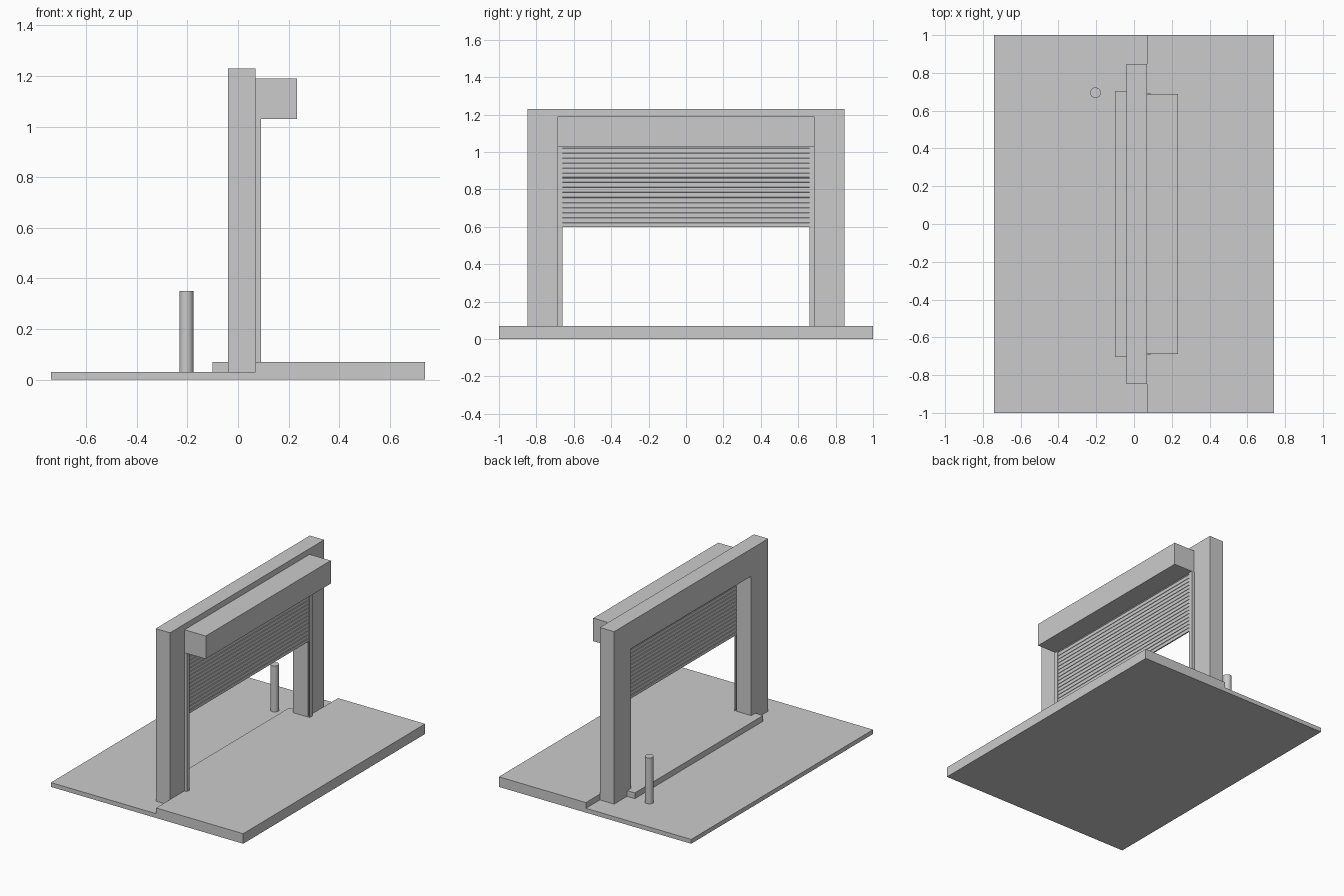
import bpy, bmesh
from mathutils import Vector

if "Cube" in bpy.data.objects:
    bpy.data.objects.remove(bpy.data.objects["Cube"])


def prism(name, pts, axis, a, b):
    """Extrude a 2D profile from a to b. axis 'x': pts are (y,z); 'y': (x,z); 'z': (x,y)."""
    place = {'x': lambda p, t: (t, p[0], p[1]),
             'y': lambda p, t: (p[0], t, p[1]),
             'z': lambda p, t: (p[0], p[1], t)}[axis]
    bm = bmesh.new()
    face = bm.faces.new([bm.verts.new(place(p, a)) for p in pts])
    ext = bmesh.ops.extrude_face_region(bm, geom=[face])
    verts = [v for v in ext['geom'] if isinstance(v, bmesh.types.BMVert)]
    bmesh.ops.translate(bm, verts=verts, vec=Vector(place((0, 0), b - a)))
    bmesh.ops.recalc_face_normals(bm, faces=bm.faces[:])
    mesh = bpy.data.meshes.new(name)
    bm.to_mesh(mesh)
    bm.free()
    obj = bpy.data.objects.new(name, mesh)
    bpy.context.collection.objects.link(obj)
    return obj


def box(name, x0, x1, y0, y1, z0, z1):
    return prism(name, [(x0, y0), (x1, y0), (x1, y1), (x0, y1)], 'z', z0, z1)


# Ground: low outside pavement, raised inside floor, threshold step
box("outside_pavement", -0.74, 0.07, -1, 1, 0, 0.03)
box("inside_floor", 0.07, 0.74, -1, 1, 0, 0.07)
box("threshold_step", -0.10, 0.07, -0.705, 0.705, 0.03, 0.07)

# Portal frame: two piers and lintel in one profile
W, w, top, head, base = 0.847, 0.66, 1.23, 1.04, 0.03
prism("wall_frame", [(-W, base), (-W, top), (W, top), (W, base),
                     (w, base), (w, head), (-w, head), (-w, base)], 'x', -0.04, 0.07)

# Guide rails: channels open towards the doorway
for side, s in (("left", -1), ("right", 1)):
    channel = [(0.07, 0.66), (0.075, 0.66), (0.075, 0.68), (0.086, 0.68),
               (0.086, 0.66), (0.09, 0.66), (0.09, 0.69), (0.07, 0.69)]
    prism(side + "_guide_rail", [(x, s * y) for x, y in channel], 'z', 0.07, 1.03)

# Roller housing
box("shutter_housing", 0.07, 0.233, -0.687, 0.687, 1.03, 1.19)

# Slatted curtain: grooved profile repeated up the door
bottom, pitch, count = 0.60, 0.0265, 17
front, back = [], []
for i in range(count):
    z = bottom + i * pitch
    for dx, dz in ((0.0, 0.0), (0.0, 0.021), (0.003, 0.023), (0.003, 0.0265 - 0.001)):
        front.append((0.085 - dx, z + dz))
        back.append((0.076 + dx, z + dz))
prism("shutter_curtain", front + back[::-1], 'y', -0.672, 0.672)

# Bollard in front of the doorway
bpy.ops.mesh.primitive_cylinder_add(vertices=32, radius=0.028, depth=0.32,
                                    location=(-0.204, 0.695, 0.19))
bpy.context.object.name = "bollard"
bpy.ops.object.shade_smooth_by_angle()
